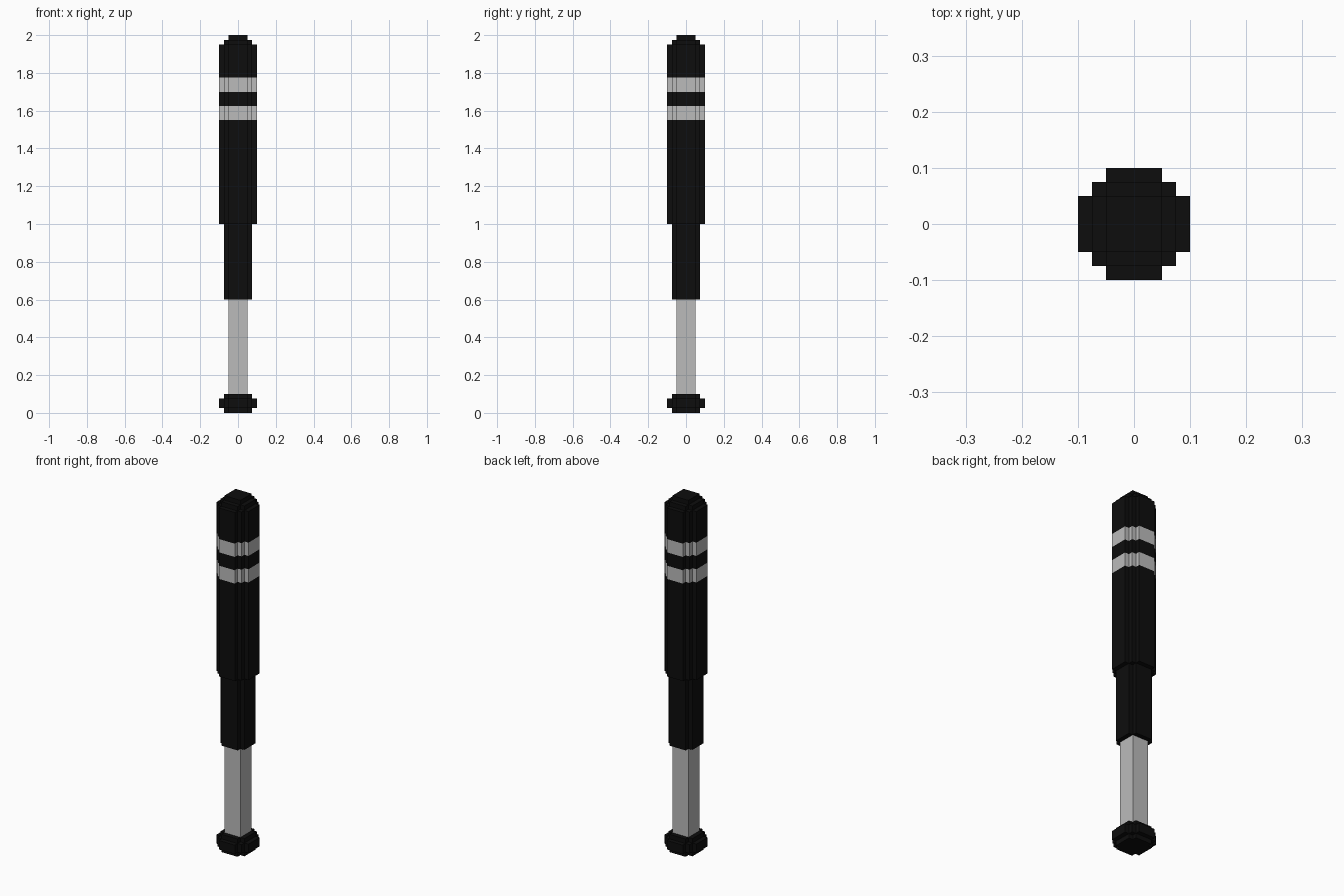
import bpy, bmesh

if "Cube" in bpy.data.objects:
    bpy.data.objects.remove(bpy.data.objects["Cube"])

U = 0.025  # step size of the blocky style


def material(name, v):
    m = bpy.data.materials.new(name)
    m.diffuse_color = (v, v, v, 1)
    m.use_nodes = True
    m.node_tree.nodes["Principled BSDF"].inputs["Base Color"].default_value = m.diffuse_color
    return m


BLACK = material("black", 0.004)
GREY = material("light grey", 0.5)

# Stepped-circle quadrant outlines, in steps, from +x round to +y
FULL = [(4, 2), (3, 2), (3, 3), (2, 3), (2, 4)]
MID = [(3, 2), (2, 2), (2, 3)]
SQUARE = [(2, 2)]


def ring(quadrant):
    pts = []
    q = quadrant
    for _ in range(4):
        pts += q
        q = [(-y, x) for x, y in q]
    return [(x * U, y * U) for x, y in pts]


def stack(name, tiers, bands=()):
    """Closed stepped column from (outline, z heights); bands are grey z ranges."""
    bm = bmesh.new()
    for quadrant, heights in tiers:
        loops = [[bm.verts.new((x, y, z)) for x, y in ring(quadrant)] for z in heights]
        n = len(loops[0])
        bm.faces.new(loops[0][::-1])
        bm.faces.new(loops[-1])
        for a, b in zip(loops, loops[1:]):
            zc = (a[0].co.z + b[0].co.z) / 2
            for i in range(n):
                j = (i + 1) % n
                f = bm.faces.new((a[i], a[j], b[j], b[i]))
                f.material_index = int(any(lo < zc < hi for lo, hi in bands))
    me = bpy.data.meshes.new(name)
    bm.to_mesh(me)
    bm.free()
    me.materials.append(BLACK)
    me.materials.append(GREY)
    ob = bpy.data.objects.new(name, me)
    bpy.context.collection.objects.link(ob)


# Knob at the foot
stack("knob", [(MID, (0, 0.025)), (FULL, (0.025, 0.075)), (MID, (0.075, 0.1))])
# Square grey grip
stack("grip", [(SQUARE, (0.1, 0.6))], [(0.1, 0.6)])
# Narrow neck
stack("neck", [(MID, (0.6, 1.0))])
# Barrel with two grey stripes and stepped tip
stack("barrel", [(FULL, (1.0, 1.55, 1.625, 1.7, 1.775, 1.95)),
                 (MID, (1.95, 1.975)), (SQUARE, (1.975, 2.0))],
      [(1.55, 1.625), (1.7, 1.775)])
